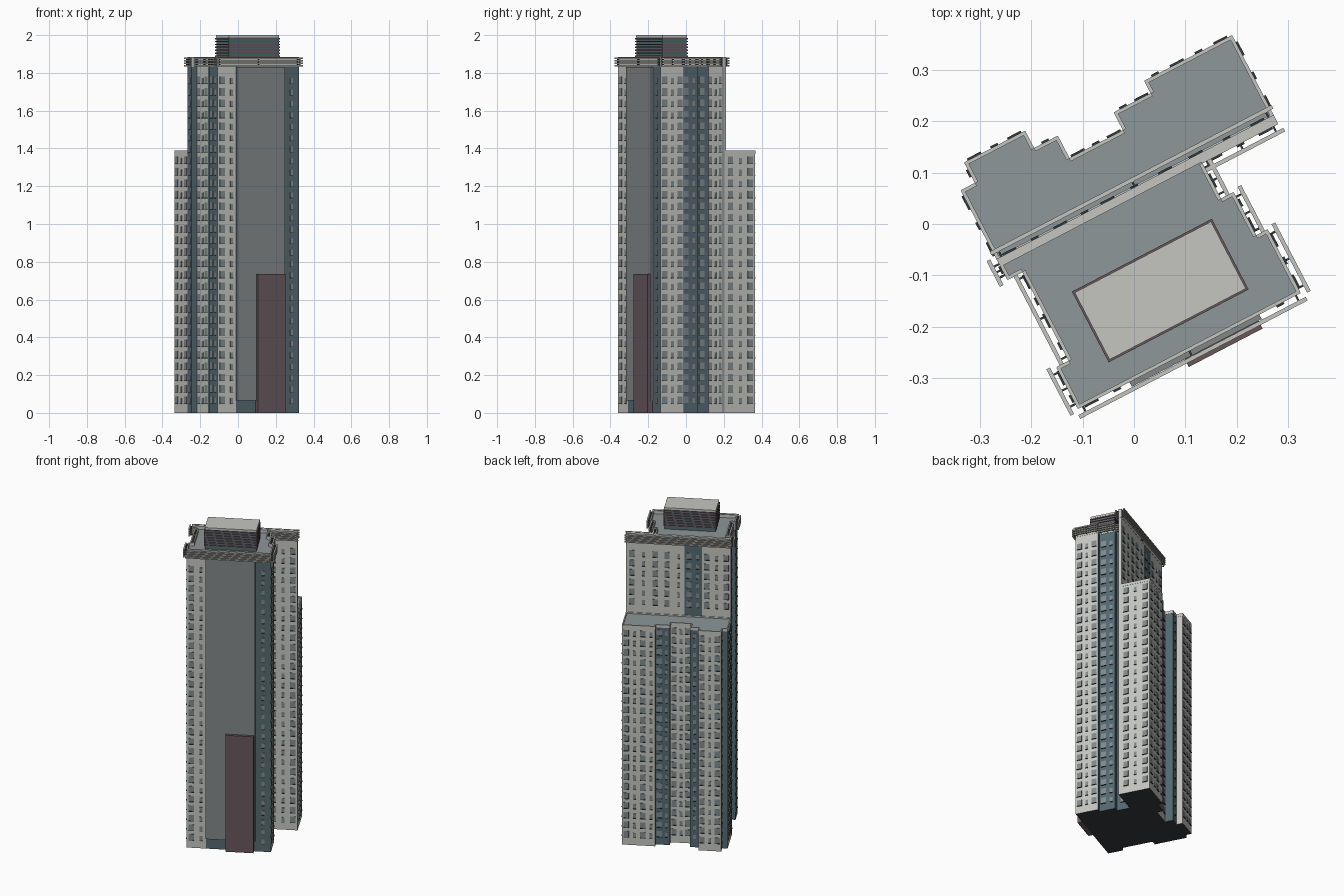
import bpy, bmesh, math
from mathutils import Matrix, Vector

cube = bpy.data.objects.get("Cube")
if cube:
    bpy.data.objects.remove(cube, do_unlink=True)

TURN = Matrix.Rotation(math.radians(27.5), 4, 'Z')
FLOOR = 0.0605

# Flat colours
COLOURS = {
    "pale_wall": (0.56, 0.56, 0.53),
    "blue_wall": (0.09, 0.14, 0.165),
    "grey_glass": (0.22, 0.24, 0.24),
    "window_grey": (0.22, 0.255, 0.265),
    "roof_grey": (0.27, 0.31, 0.32),
    "maroon_panel": (0.135, 0.095, 0.105),
    "dark_trim": (0.035, 0.045, 0.05),
}
MATS = {}
for name, rgb in COLOURS.items():
    m = bpy.data.materials.new(name)
    m.use_nodes = True
    m.diffuse_color = (*rgb, 1)
    bsdf = m.node_tree.nodes["Principled BSDF"]
    bsdf.inputs["Base Color"].default_value = (*rgb, 1)
    bsdf.inputs["Roughness"].default_value = 0.8
    MATS[name] = m


def finish(bm, name, mats):
    """Turn the mesh into the building's diagonal stance and link it."""
    bmesh.ops.recalc_face_normals(bm, faces=bm.faces)
    bm.transform(TURN)
    me = bpy.data.meshes.new(name)
    bm.to_mesh(me)
    bm.free()
    for m in mats:
        me.materials.append(MATS[m])
    ob = bpy.data.objects.new(name, me)
    bpy.context.scene.collection.objects.link(ob)
    return ob


def add_box(bm, lo, hi, frame=Matrix()):
    lo, hi = Vector(lo), Vector(hi)
    size = Matrix.Diagonal((*(hi - lo), 1))
    bmesh.ops.create_cube(bm, size=1, matrix=frame @ Matrix.Translation((lo + hi) / 2) @ size)


def box(name, mat, lo, hi):
    bm = bmesh.new()
    add_box(bm, lo, hi)
    return finish(bm, name, [mat])


def wall_frame(a, b):
    """Local frame on a wall: x along it, y outward, z up."""
    d = (Vector(b) - Vector(a)).normalized()
    return Matrix(((d.x, d.y, 0, a[0]), (d.y, -d.x, 0, a[1]), (0, 0, 1, 0), (0, 0, 0, 1)))


def edges(outline):
    for i, (u, v, mat, pattern) in enumerate(outline):
        nxt = outline[(i + 1) % len(outline)]
        yield (u, v), nxt[:2], mat, pattern


def block(name, outline, top):
    """Extruded floor plan with a colour for each wall."""
    slots = ["pale_wall", "blue_wall", "roof_grey", "dark_trim"]
    bm = bmesh.new()
    low = [bm.verts.new((p[0], p[1], 0)) for p in outline]
    high = [bm.verts.new((p[0], p[1], top)) for p in outline]
    n = len(outline)
    for i, p in enumerate(outline):
        j = (i + 1) % n
        bm.faces.new((low[i], low[j], high[j], high[i])).material_index = slots.index(p[2])
    bm.faces.new(high).material_index = 2
    bm.faces.new(low[::-1]).material_index = 3
    return finish(bm, name, slots)


def windows(name, outline, top, back_start=0):
    """Rows of panes and sills; b is a broad pane, s a slim one."""
    panes, sills = bmesh.new(), bmesh.new()
    for a, b, mat, pattern in edges(outline):
        if not pattern:
            continue
        frame = wall_frame(a, b)
        length = (Vector(b) - Vector(a)).length
        facing_back = b[0] < a[0] - 0.02
        z = 0.05
        while z + 0.04 < top:
            if not (facing_back and z < back_start):
                for k, kind in enumerate(pattern):
                    x = length * (k + 0.5) / len(pattern)
                    broad = kind == "b"
                    w, h = (0.015, 0.036) if broad else (0.008, 0.028)
                    add_box(panes, (x - w, -0.002, z), (x + w, 0.002, z + h), frame)
                    add_box(sills, (x - w, -0.002, z - 0.003), (x + w, 0.005, z), frame)
            z += FLOOR
    finish(panes, name + "_windows", ["window_grey"])
    finish(sills, name + "_sills", ["dark_trim"])


def parapet(name, outline, z0, z1):
    bm = bmesh.new()
    for a, b, mat, pattern in edges(outline):
        length = (Vector(b) - Vector(a)).length
        add_box(bm, (0, -0.006, z0), (length, 0.001, z1), wall_frame(a, b))
    return finish(bm, name, ["pale_wall"])


# Floor plans, counter-clockwise: position, wall colour, window pattern
P, B = "pale_wall", "blue_wall"
tower = [
    (-.262, -.268, P, "bs"), (-.15, -.268, B, ""), (.135, -.268, B, "s"),
    (.225, -.268, P, "bsb"), (.225, -.13, B, ""), (.2, -.13, B, "bs"),
    (.2, -.035, B, ""), (.172, -.035, B, "b"), (.172, .044, P, "bsb"),
    (.338, .044, P, ""), (.338, .062, P, "bsbbs"), (0, .062, B, "bs"),
    (-.1, .062, P, "bsb"), (-.268, .062, B, "s"), (-.268, .018, B, ""),
    (-.235, .018, P, "bsb"), (-.235, -.11, B, "s"), (-.235, -.178, B, ""),
    (-.262, -.178, B, "bs"),
]
wing = [
    (-.268, .06, P, ""), (.338, .06, P, "bsb"), (.338, .237, P, "bsbs"),
    (.147, .237, B, ""), (.147, .21, B, "bs"), (.066, .21, P, ""),
    (.066, .171, P, "bsb"), (-.053, .171, B, ""), (-.053, .22, B, "s"),
    (-.105, .22, P, ""), (-.105, .258, P, "bsb"), (-.237, .258, B, "s"),
    (-.237, .213, B, ""), (-.268, .213, P, "bsb"),
]
block("tower", tower, 1.865)
windows("tower", tower, 1.83, back_start=1.39)
parapet("tower_parapet", tower, 1.83, 1.885)
block("wing", wing, 1.38)
windows("wing", wing, 1.38)
parapet("wing_parapet", wing, 1.37, 1.388)
box("rear_parapet", P, (-.268, .046, 1.86), (.338, .062, 1.885))

# Horizontal rails standing off the top of the long walls
rails, posts = bmesh.new(), bmesh.new()
runs = [((-.262, -.268), (.225, -.268)), ((.225, -.268), (.225, -.13)),
        ((.2, -.13), (.2, -.035)), ((.172, -.035), (.172, .044)),
        ((.172, .044), (.338, .044)), ((.338, .062), (-.268, .062)),
        ((-.268, .062), (-.268, .018)), ((-.235, .018), (-.235, -.178)),
        ((-.262, -.178), (-.262, -.268))]
for a, b in runs:
    frame = wall_frame(a, b)
    length = (Vector(b) - Vector(a)).length
    for k in range(4):
        z = 1.834 + 0.0135 * k
        add_box(rails, (-.006, .012, z), (length + .006, .02, z + .007), frame)
    for x in (0.01, length / 2, length - 0.01):
        add_box(posts, (x - .002, 0, 1.834), (x + .002, .013, 1.88), frame)
finish(rails, "crown_rails", [P])
finish(posts, "crown_rail_brackets", ["dark_trim"])

# Front glazing and tall maroon panel
box("front_glazing", "grey_glass", (-.15, -.279, .065), (.135, -.267, 1.832))
box("maroon_slab", "maroon_panel", (-.034, -.296, 0), (.128, -.268, .735))

# Rooftop plant room with louvres and a pale lid
box("plant_room", B, (-.163, -.211, 1.86), (.134, -.066, 1.99))
louvres = bmesh.new()
for k in range(7):
    z = 1.885 + 0.0155 * k
    add_box(louvres, (-.168, -.216, z), (.139, -.061, z + .007))
finish(louvres, "plant_room_louvres", ["maroon_panel"])
box("plant_room_lid", P, (-.164, -.212, 1.988), (.135, -.065, 2.0))
